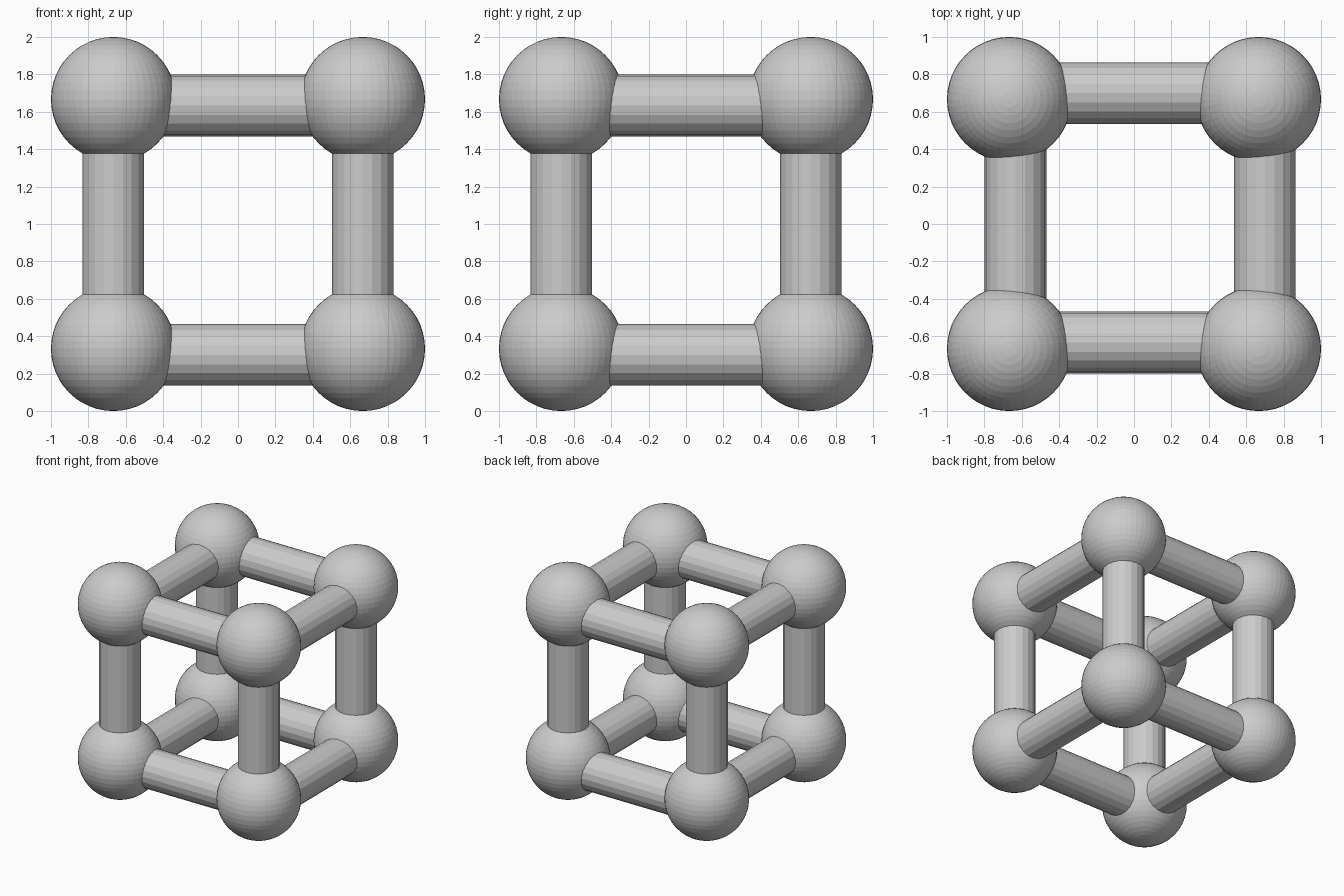
import bpy
from math import pi

if "Cube" in bpy.data.objects:
    bpy.data.objects.remove(bpy.data.objects["Cube"])

C = 2 / 3      # corner distance from the centre
R = 1 / 3      # ball radius
BAR = 0.165    # bar radius
OFF = 0.033    # horizontal bars sit slightly off the ball centres
MID = 1.0      # height of the frame centre


def bar(name, loc, rot=(0, 0, 0)):
    bpy.ops.mesh.primitive_cylinder_add(vertices=20, radius=BAR, depth=2 * C,
                                        location=loc, rotation=rot)
    bpy.context.object.name = name


# Corner balls
for x in (-C, C):
    for y in (-C, C):
        for z in (-C, C):
            bpy.ops.mesh.primitive_uv_sphere_add(segments=48, ring_count=24, radius=R,
                                                 location=(x, y, MID + z))
            bpy.context.object.name = "corner_ball"

# Connecting bars along each axis
for a in (-C, C):
    for b in (-C, C):
        bar("upright_bar", (a, b, MID))
        bar("cross_bar", (0, a + OFF, MID + b - OFF), (0, pi / 2, 0))
        bar("side_bar", (a + OFF, 0, MID + b - OFF), (pi / 2, 0, 0))
